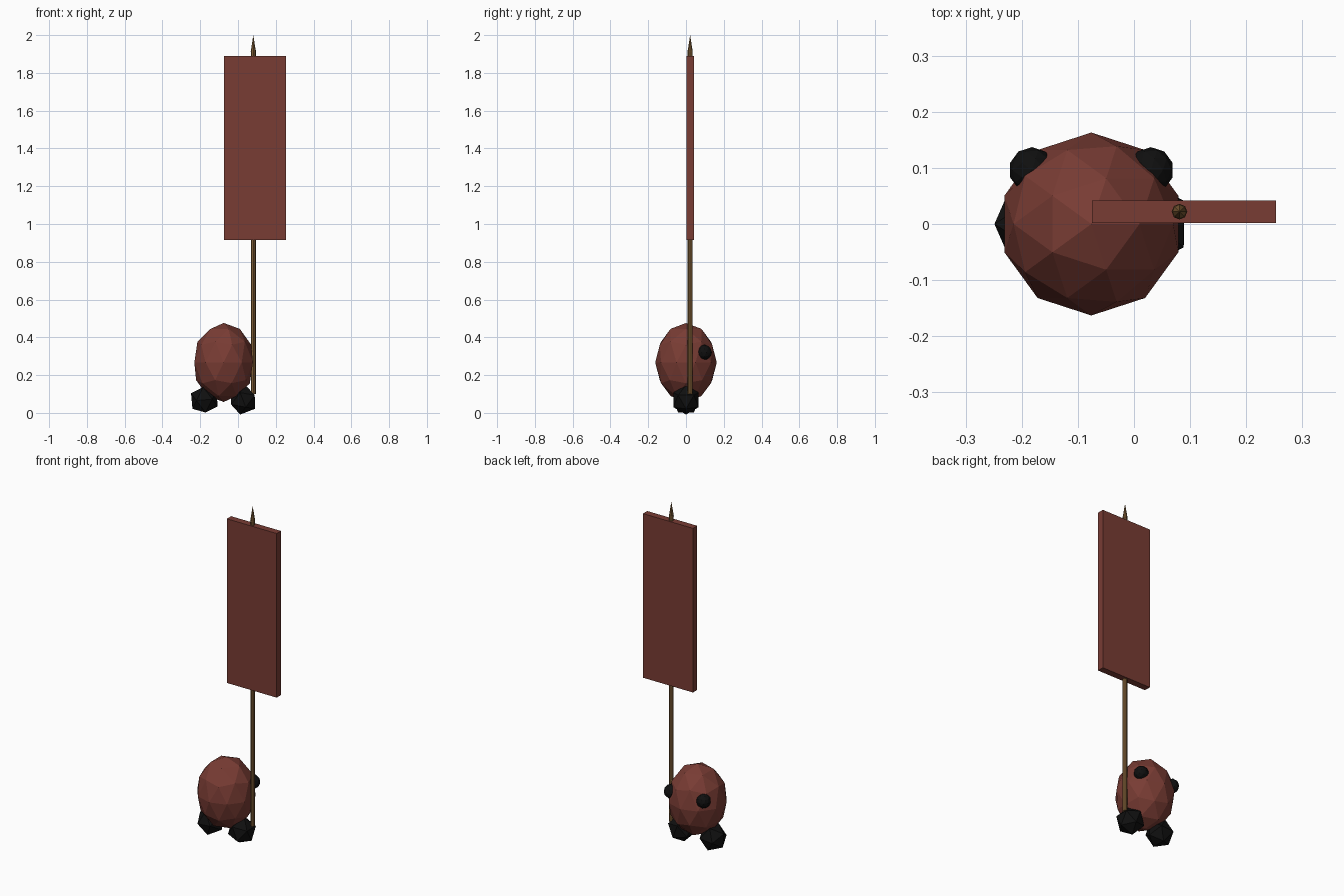
import bpy
from math import radians

if "Cube" in bpy.data.objects:
    bpy.data.objects.remove(bpy.data.objects["Cube"])


def material(name, rgb):
    m = bpy.data.materials.new(name)
    m.diffuse_color = (*rgb, 1.0)
    m.use_nodes = True
    m.node_tree.nodes["Principled BSDF"].inputs["Base Color"].default_value = m.diffuse_color
    return m


RED = material("brick red", (0.19, 0.045, 0.034))
BLACK = material("black", (0.005, 0.005, 0.005))
WOOD = material("brown wood", (0.20, 0.105, 0.035))


def finish(name, mat, scale=(1, 1, 1), rot=(0, 0, 0)):
    o = bpy.context.object
    o.name = name
    o.scale = scale
    o.rotation_euler = [radians(a) for a in rot]
    o.data.materials.append(mat)
    return o


def ball(name, loc, scale, mat, sub=2, rot=(0, 0, 0)):
    bpy.ops.mesh.primitive_ico_sphere_add(subdivisions=sub, radius=1, location=loc)
    return finish(name, mat, scale, rot)


def cone(name, r1, r2, z0, z1, mat):
    bpy.ops.mesh.primitive_cone_add(vertices=8, radius1=r1, radius2=r2, depth=z1 - z0,
                                    location=(POLE_X, POLE_Y, (z0 + z1) / 2))
    return finish(name, mat)


BODY_X = -0.076
POLE_X, POLE_Y = 0.081, 0.022

# Faceted egg body
ball("body", (BODY_X, 0, 0.267), (0.163, 0.163, 0.209), RED)

# Feet and eyes, mirrored about the body; the eyes look towards +y
for side, s in (("left", -1), ("right", 1)):
    ball(side + "_foot", (BODY_X + s * 0.102, 0, 0.069), (0.079,) * 3, BLACK,
         sub=1, rot=(0, 53 if s < 0 else 127, 0))
    ball(side + "_eye", (BODY_X + s * 0.106, 0.096, 0.32), (0.041,) * 3, BLACK)

# Banner pole with pointed tip
cone("pole", 0.013, 0.013, 0.10, 1.92, WOOD)
cone("pole_tip", 0.014, 0.0, 1.91, 2.0, WOOD)

# Banner board
bpy.ops.mesh.primitive_cube_add(size=1, location=(0.089, 0.022, 1.402))
finish("banner", RED, scale=(0.328, 0.04, 0.975))
